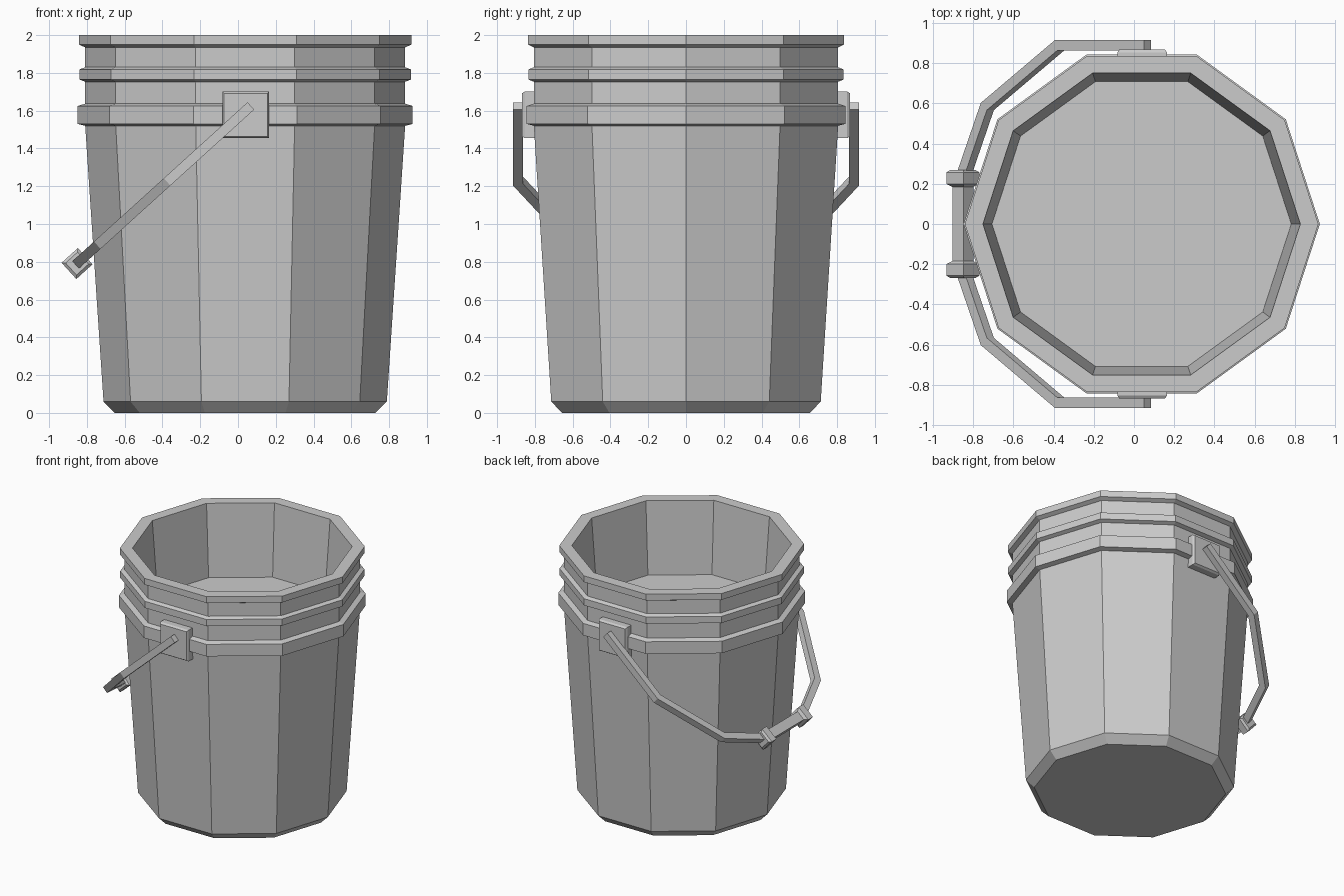
import bpy, bmesh, math
from mathutils import Vector

if "Cube" in bpy.data.objects:
    bpy.data.objects.remove(bpy.data.objects["Cube"])

CX = 0.038  # bucket axis


def skin(name, rings):
    """Join equal-length rings of points with quads and cap both ends."""
    bm = bmesh.new()
    loops = [[bm.verts.new(p) for p in ring] for ring in rings]
    for a, b in zip(loops, loops[1:]):
        n = len(a)
        for i in range(n):
            bm.faces.new((a[i], a[(i + 1) % n], b[(i + 1) % n], b[i]))
    bm.faces.new(loops[0])
    bm.faces.new(loops[-1])
    bmesh.ops.recalc_face_normals(bm, faces=bm.faces)
    mesh = bpy.data.meshes.new(name)
    bm.to_mesh(mesh)
    bm.free()
    obj = bpy.data.objects.new(name, mesh)
    bpy.context.collection.objects.link(obj)
    return obj


# Ten-sided bucket: outer wall with three bands, rim, then shallow inside
profile = [(0.69, 0), (0.75, 0.06), (0.847, 1.52),
           (0.887, 1.53), (0.887, 1.625), (0.847, 1.637),
           (0.847, 1.753), (0.878, 1.765), (0.878, 1.818), (0.847, 1.83),
           (0.847, 1.935), (0.88, 1.95), (0.88, 2.0),
           (0.79, 2.0), (0.745, 1.43)]
skin("bucket", [[(CX + r * math.cos(math.tau * k / 10),
                  r * math.sin(math.tau * k / 10), z) for k in range(10)]
                for r, z in profile])


# Square ear plates with a chamfered outer face
def square_xz(y, half):
    return [(0.041 + half * a, y, 1.578 + half * b)
            for a, b in ((-1, -1), (1, -1), (1, 1), (-1, 1))]


for side, label in ((-1, "front"), (1, "back")):
    skin(label + "_ear", [square_xz(side * y, h) for y, h in
                          ((0.78, 0.124), (0.853, 0.124), (0.868, 0.114))])

# Handle plane: hangs down from the ears towards -x
PIVOT = Vector((0.068, 0, 1.625))
DOWN = Vector((-0.741, 0, -0.672))
NORMAL = Vector((-0.672, 0, 0.741))


def on_plane(x, y):
    return PIVOT + DOWN * ((PIVOT.x - x) / 0.741) + Vector((0, y, 0))


# Handle bar: square section swept along a mitred path
half_path = [(0.068, 0.89), (-0.37, 0.89), (-0.73, 0.585), (-0.85, 0.235)]
path = [on_plane(x, y) for x, y in half_path]
path += [on_plane(x, -y) for x, y in reversed(half_path)]
rings = []
for i, p in enumerate(path):
    t0 = (p - path[max(i - 1, 0)]).normalized()
    t1 = (path[min(i + 1, len(path) - 1)] - p).normalized()
    tangent = (t0 + t1).normalized()
    across = NORMAL.cross(tangent)
    grow = 1 / max(tangent.dot(t0), tangent.dot(t1))
    rings.append([p + across * (0.026 * grow * a) + NORMAL * (0.026 * b)
                  for a, b in ((-1, -1), (1, -1), (1, 1), (-1, 1))])
skin("handle_bar", rings)

# Grip: square tube with a flange at each end
grip_half = [(0.27, 0.043), (0.257, 0.058), (0.20, 0.058), (0.185, 0.037)]
steps = grip_half + [(-y, h) for y, h in reversed(grip_half)]
skin("handle_grip", [[on_plane(-0.852, y) + DOWN * (h * a) + NORMAL * (h * b)
                      for a, b in ((-1, -1), (1, -1), (1, 1), (-1, 1))]
                     for y, h in steps])
